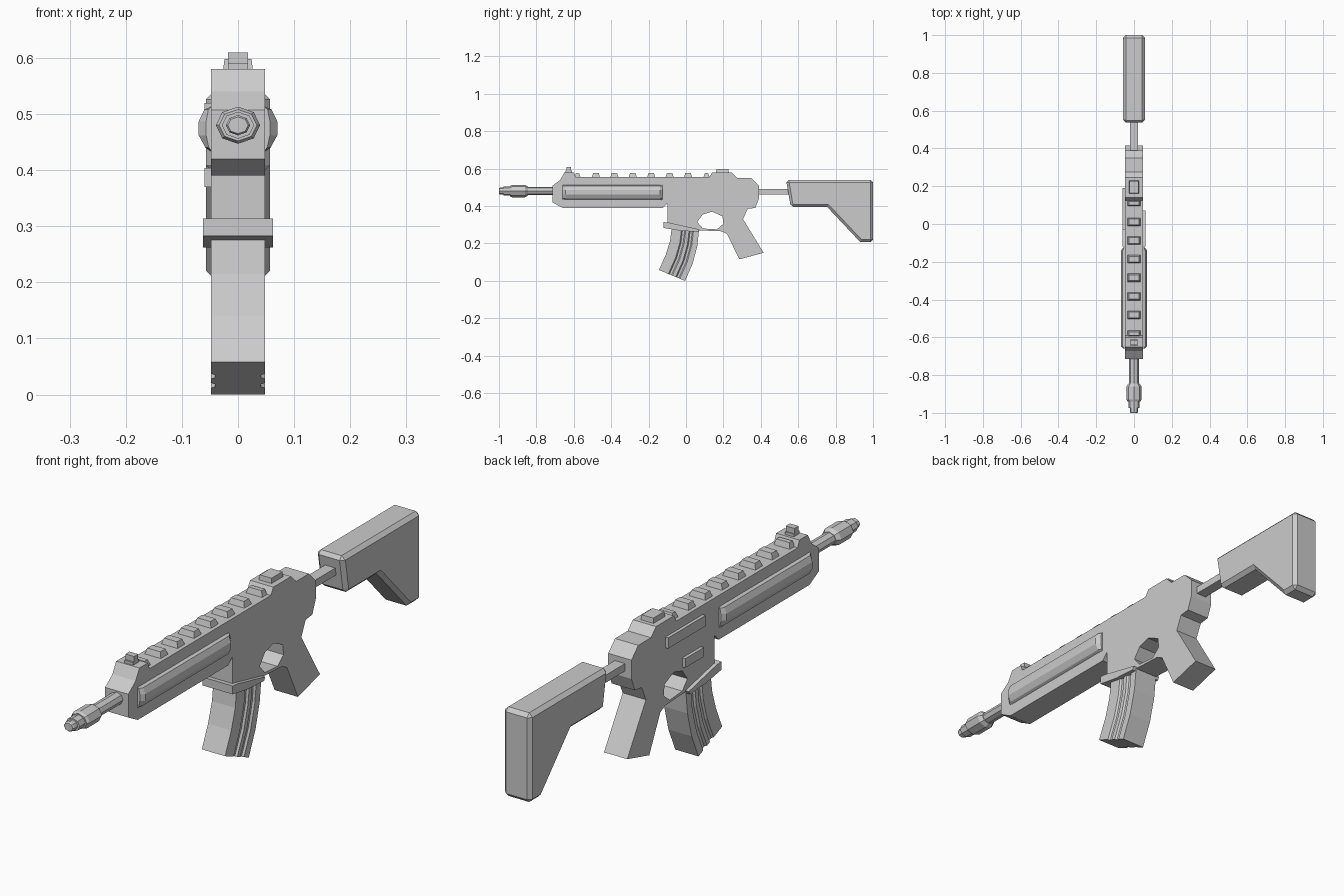
import bpy, bmesh, math
from mathutils import Vector

if "Cube" in bpy.data.objects:
    bpy.data.objects.remove(bpy.data.objects["Cube"], do_unlink=True)

grey = bpy.data.materials.new("matte_grey")
grey.use_nodes = True
COLOUR = (0.6, 0.6, 0.6, 1)
grey.diffuse_color = COLOUR
grey.node_tree.nodes["Principled BSDF"].inputs["Base Color"].default_value = COLOUR

W = 0.048          # half width of the body
AXIS = 0.48        # height of the bore


def finish(name, bm):
    bmesh.ops.recalc_face_normals(bm, faces=bm.faces)
    mesh = bpy.data.meshes.new(name)
    bm.to_mesh(mesh)
    bm.free()
    mesh.materials.append(grey)
    ob = bpy.data.objects.new(name, mesh)
    bpy.context.collection.objects.link(ob)
    return ob


def slab(name, loops, x0, x1):
    """Side outline in (y, z), with optional holes, extruded from x0 to x1."""
    bm = bmesh.new()
    for loop in loops:
        vs = [bm.verts.new((x0, y, z)) for y, z in loop]
        for a, b in zip(vs, vs[1:] + vs[:1]):
            bm.edges.new((a, b))
    if len(loops) == 1:
        bm.faces.new(bm.verts[:])
    else:
        bmesh.ops.triangle_fill(bm, edges=bm.edges[:], use_beauty=True)
    ext = bmesh.ops.extrude_face_region(bm, geom=bm.faces[:])["geom"]
    moved = [v for v in ext if isinstance(v, bmesh.types.BMVert)]
    bmesh.ops.translate(bm, verts=moved, vec=(x1 - x0, 0, 0))
    return finish(name, bm)


def loft(name, rings):
    """Skin a list of rings of equal length and cap both ends."""
    bm = bmesh.new()
    rows = [[bm.verts.new(p) for p in ring] for ring in rings]
    for a, b in zip(rows, rows[1:]):
        for i in range(len(a)):
            j = (i + 1) % len(a)
            bm.faces.new((a[i], a[j], b[j], b[i]))
    bm.faces.new(rows[0])
    bm.faces.new(rows[-1])
    return finish(name, bm)


def tapered_box(name, y0, y1, z0, z1, half, inset=0.0):
    ring = lambda z, d: [(sx * (half - d), y, z) for sx, y in
                         ((-1, y0 + d), (1, y0 + d), (1, y1 - d), (-1, y1 - d))]
    return loft(name, [ring(z0, 0), ring(z1, inset)])


def tube(name, stations, sides=8, rx=1.2):
    """Turned part along y from (y, radius) stations, slightly wider than tall."""
    angles = [2 * math.pi * i / sides for i in range(sides)]
    return loft(name, [[(rx * r * math.cos(a), y, AXIS + r * math.sin(a))
                        for a in angles] for y, r in stations])


# Body with grip and trigger opening
body = [(-.715, .42), (-.715, .507), (-.672, .54), (-.65, .58), (-.60, .58),
        (-.59, .555), (.125, .555), (.14, .58), (.245, .58), (.275, .55),
        (.35, .55), (.39, .51), (.39, .44), (.37, .39), (.33, .385),
        (.305, .33), (.415, .15), (.285, .115), (.22, .25), (.19, .265),
        (.07, .27), (-.10, .305), (-.10, .415), (-.125, .39), (-.66, .39)]
opening = [(.06, .315), (.09, .355), (.14, .37), (.195, .345),
           (.20, .305), (.165, .275), (.09, .28)]
slab("body", [body, opening], -W, W)

# Top rail blocks
for i in range(8):
    y = -.58 + .0985 * i
    n = .022 if 0 < i < 7 else .016
    tapered_box("rail_block", y - n, y + n, .553, .576, .034, .007)

# Sights
tapered_box("front_sight_base", -.645, -.61, .575, .59, .018)
tapered_box("front_sight_post", -.638, -.614, .58, .61, .018)
tapered_box("rear_sight", .16, .23, .575, .598, .027, .003)

# Side panels of the handguard
section = [(W - .01, .515), (.06, .508), (.07, .487), (.07, .462),
           (.058, .44), (W - .01, .43)]
for side, label in ((1, "left"), (-1, "right")):
    def ring(y, f):
        return [(side * (W + (x - W) * f), y, z) for x, z in section]
    loft(label + "_handguard_panel", [ring(-.66, .4), ring(-.645, 1),
                                      ring(-.14, 1), ring(-.125, .4)])

# Plates on the right side
for name, y0, y1, z0, z1 in (("ejection_cover", -.03, .19, .48, .52),
                             ("bolt_catch", -.02, .09, .37, .404)):
    slab(name, [[(y0, z0), (y1, z0), (y1, z1), (y0, z1)]], -.06, -.04)

# Magazine well rim
slab("magazine_rim", [[(-.12, .283), (-.12, .314), (-.09, .311),
                       (.072, .275), (.065, .262), (-.03, .268)]], -.062, .062)

# Curved magazine with two grooves on each side
spine = [((-.075, .295), (.07, .275)), ((-.085, .215), (.06, .185)),
         ((-.108, .14), (.035, .09)), ((-.145, .058), (-.005, 0))]
grooves = [(0, 0), (.36, 0), (.4, 1), (.48, 1), (.52, 0),
           (.64, 0), (.68, 1), (.76, 1), (.8, 0), (1, 0)]
edge = [(1, t, d) for t, d in grooves] + [(-1, t, d) for t, d in grooves[::-1]]
rings = []
for front, back in spine:
    f, b = Vector(front), Vector(back)
    rings.append([(s * (W - .007 * d), *f.lerp(b, t)) for s, t, d in edge])
loft("magazine", rings)

# Barrel and muzzle device
tube("barrel", [(-.86, .022), (-.70, .022)])
tube("muzzle_device", [(-.94, .028), (-.93, .033), (-.86, .033), (-.845, .024)])
tube("muzzle_collar", [(-.975, .024), (-.935, .024)])
tube("muzzle_tip", [(-1, .015), (-.995, .018), (-.97, .018)])

# Stock with its tube
tapered_box("stock_tube", .38, .57, .462, .49, .021)
stock = slab("stock", [[(.535, .54), (1, .54), (1, .207), (.932, .207),
                        (.755, .395), (.56, .395)]], -.057, .057)
bevel = stock.modifiers.new("edge_bevel", "BEVEL")
bevel.width = .014
bevel.segments = 1
bevel.limit_method = 'ANGLE'
bevel.angle_limit = math.radians(50)
